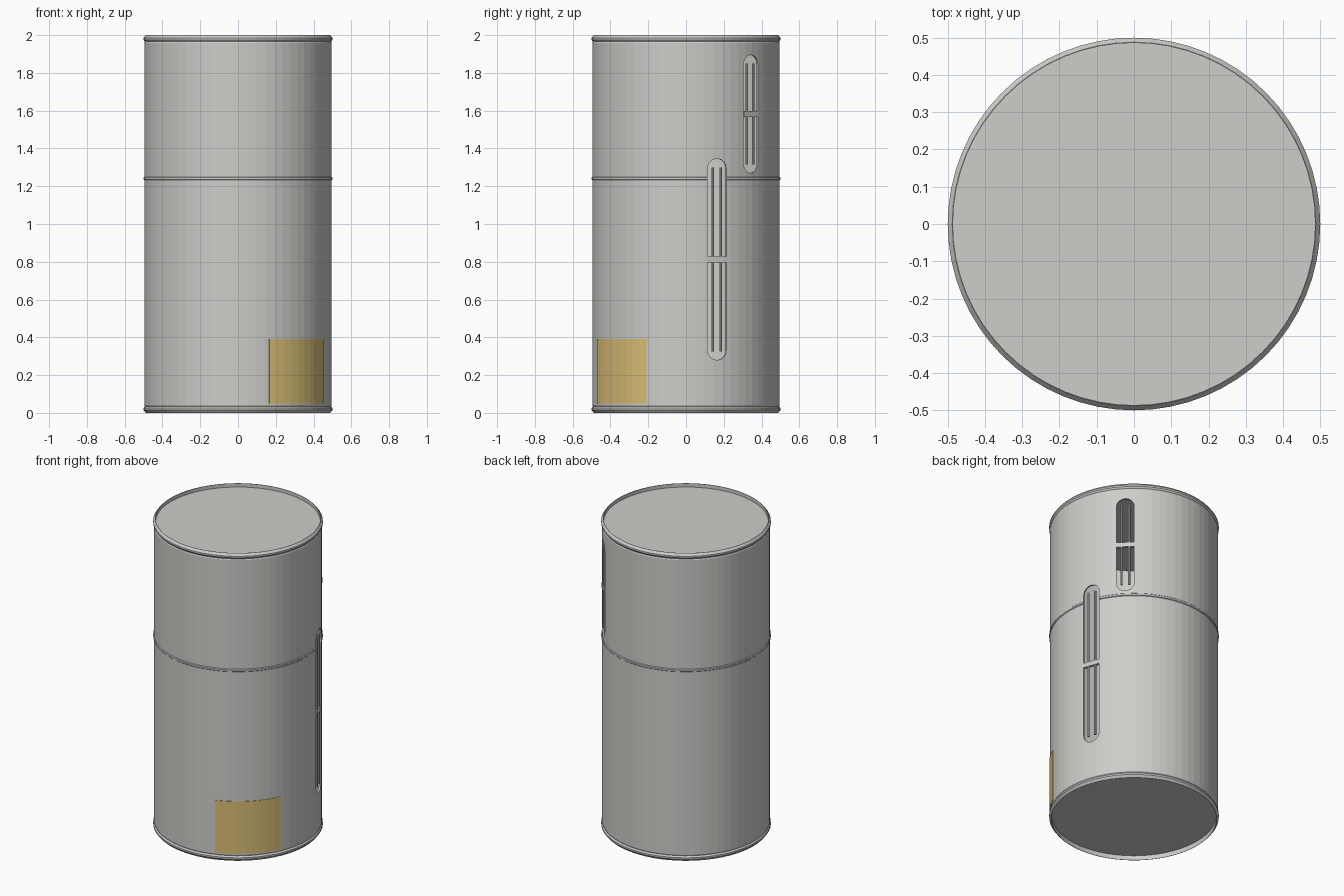
import bpy, bmesh, math
from mathutils import Matrix

cube = bpy.data.objects.get("Cube")
if cube:
    bpy.data.objects.remove(cube, do_unlink=True)

SEGMENTS = 64


def material(name, rgb):
    m = bpy.data.materials.new(name)
    m.use_nodes = True
    color = (*rgb, 1)
    m.diffuse_color = color
    m.node_tree.nodes["Principled BSDF"].inputs["Base Color"].default_value = color
    return m


GREY = material("tank grey", (0.61, 0.61, 0.58))
YELLOW = material("label yellow", (0.70, 0.52, 0.18))


def finish(bm, name, mat):
    bmesh.ops.recalc_face_normals(bm, faces=bm.faces)
    mesh = bpy.data.meshes.new(name)
    bm.to_mesh(mesh)
    bm.free()
    mesh.materials.append(mat)
    obj = bpy.data.objects.new(name, mesh)
    bpy.context.collection.objects.link(obj)
    return obj


def revolve(name, loop, mat, steps, start=0.0, sweep=math.tau):
    """Sweep a closed (radius, height) loop about z, capping partial sweeps."""
    bm = bmesh.new()
    full = sweep >= math.tau
    rings = []
    for i in range(steps if full else steps + 1):
        a = start + sweep * i / steps
        rings.append([bm.verts.new((r * math.cos(a), r * math.sin(a), z)) for r, z in loop])
    n = len(loop)
    for i in range(steps):
        a, b = rings[i], rings[(i + 1) % len(rings)]
        for j in range(n):
            k = (j + 1) % n
            bm.faces.new((a[j], b[j], b[k], a[k]))
    if not full:
        bm.faces.new(rings[0])
        bm.faces.new(rings[-1])
    return finish(bm, name, mat)


def disc(name, z, thickness, radius):
    bm = bmesh.new()
    bmesh.ops.create_cone(bm, cap_ends=True, segments=SEGMENTS, radius1=radius, radius2=radius,
                          depth=thickness, matrix=Matrix.Translation((0, 0, z)))
    return finish(bm, name, GREY)


# Hollow wall with chamfered end rims and a raised seam
R, INNER, RIM = 0.496, 0.486, 0.5
wall_profile = [
    (0.488, 0), (RIM, 0.015), (RIM, 0.025), (0.493, 0.035), (R, 0.042),
    (R, 1.232), (RIM, 1.236), (RIM, 1.246), (R, 1.25),
    (R, 1.958), (0.493, 1.965), (RIM, 1.975), (RIM, 1.985), (0.488, 2),
    (INNER, 2), (INNER, 0),
]
wall = revolve("tank_wall", wall_profile, GREY, SEGMENTS)

# Recessed end plates
disc("top_plate", 1.972, 0.008, 0.487)
disc("bottom_plate", 0.034, 0.008, 0.487)


def slot_cutter(angle, low, high, half):
    """Round-ended prism pointing outward through the wall."""
    bm = bmesh.new()
    outline = []
    for centre, start in ((high - half, 0), (low + half, math.pi)):
        for i in range(13):
            a = start + math.pi * i / 12
            outline.append(bm.verts.new((0.4, half * math.cos(a), centre + half * math.sin(a))))
    face = bm.faces.new(outline)
    ext = bmesh.ops.extrude_face_region(bm, geom=[face])
    moved = [v for v in ext["geom"] if isinstance(v, bmesh.types.BMVert)]
    bmesh.ops.translate(bm, verts=moved, vec=(0.2, 0, 0))
    bm.transform(Matrix.Rotation(angle, 4, "Z"))
    cutter = finish(bm, "slot_cutter", GREY)
    cutter.hide_render = True
    return cutter


def gauge(name, angle, low, high):
    """Open slot with two upright rods and a crossbar."""
    half = 0.053
    cutter = slot_cutter(angle, low, high, half)
    mod = wall.modifiers.new("slot", "BOOLEAN")
    mod.operation = "DIFFERENCE"
    mod.solver = "EXACT"
    mod.object = cutter
    bpy.context.view_layer.objects.active = wall
    bpy.ops.object.modifier_apply(modifier=mod.name)
    bpy.data.objects.remove(cutter, do_unlink=True)

    turn = Matrix.Rotation(angle, 4, "Z")
    middle = (low + high) / 2
    rods = bmesh.new()
    for side in (-1, 1):
        bmesh.ops.create_cone(rods, cap_ends=True, segments=10, radius1=0.007, radius2=0.007,
                              depth=high - low - 0.09,
                              matrix=turn @ Matrix.Translation((0.488, side * 0.023, middle)))
    finish(rods, name + "_rods", GREY)
    bar = bmesh.new()
    bmesh.ops.create_cube(bar, size=1, matrix=turn @ Matrix.Translation((0.488, 0, middle))
                          @ Matrix.Diagonal((0.018, 2 * half, 0.03, 1)))
    finish(bar, name + "_crossbar", GREY)


gauge("lower_gauge", math.radians(19.4), 0.28, 1.345)
gauge("upper_gauge", math.radians(44), 1.27, 1.895)

# Curved label plate near the base
revolve("label", [(0.494, 0.05), (0.499, 0.05), (0.499, 0.39), (0.494, 0.39)], YELLOW,
        9, math.radians(-70.6), math.radians(45.8))
